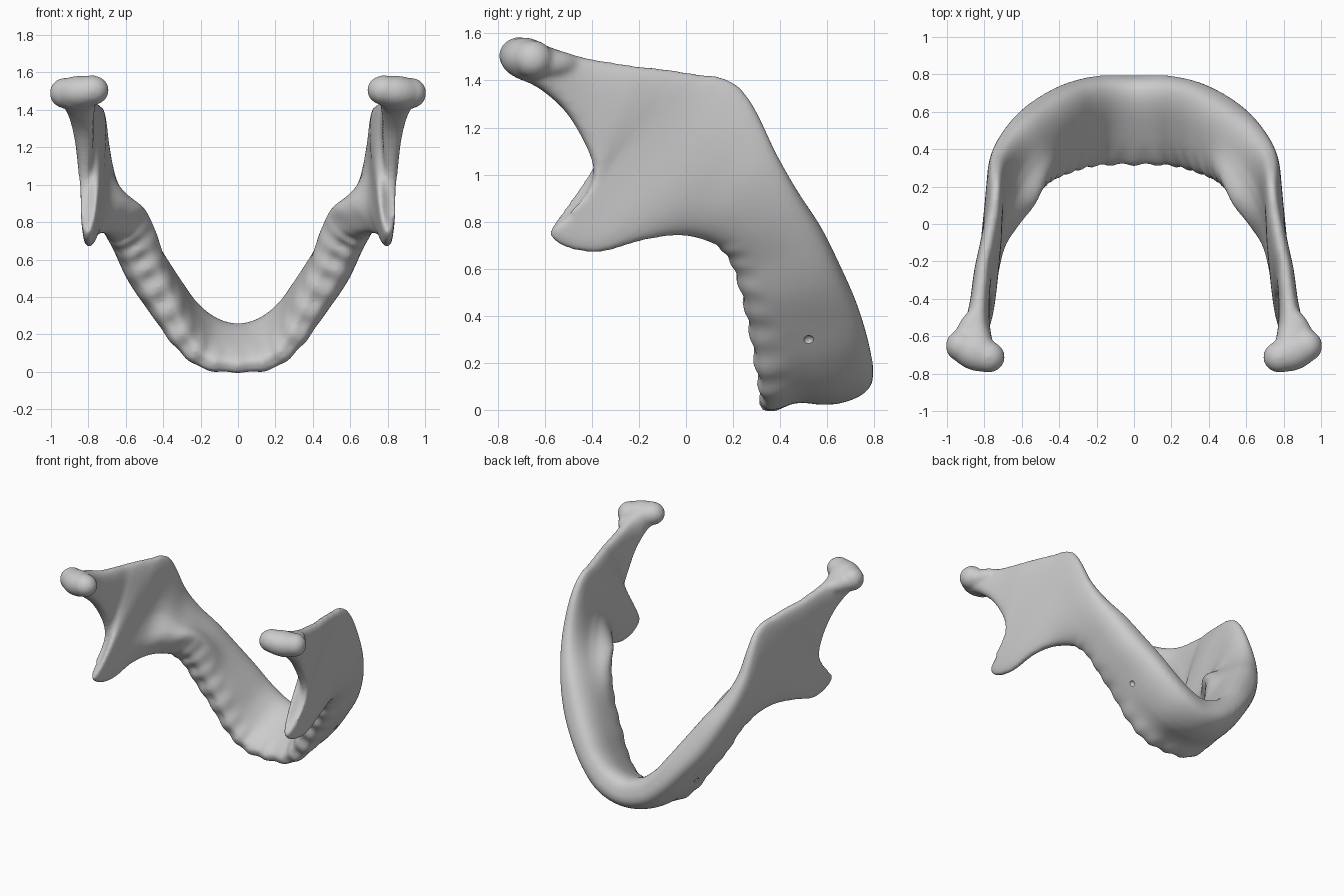
import bpy, bmesh
from math import sin, cos, pi, radians, exp
from mathutils import Vector, Matrix

if "Cube" in bpy.data.objects:
    bpy.data.objects.remove(bpy.data.objects["Cube"])

# Each station: lower-border point, tooth-edge point, half thickness at each, inner bulge
BODY = [
    (0, .785, .185, 0, .31, .02, .135, .06, .0),
    (.15, .785, .23, .18, .31, .045, .13, .07, .0),
    (.28, .765, .33, .30, .29, .165, .12, .085, .0),
    (.39, .725, .455, .39, .26, .34, .12, .10, .0),
    (.50, .66, .60, .475, .225, .50, .12, .115, .0),
    (.60, .58, .76, .535, .18, .64, .105, .115, .03),
    (.68, .48, .92, .60, .12, .71, .085, .105, .07),
    (.725, .385, 1.09, .67, .04, .735, .07, .08, .10),
    (.735, .30, 1.27, .73, -.06, .74, .06, .06, .08)]
RAMUS = [
    (.735, .23, 1.37, .775, -.2, .715, .055, .05, .04),
    (.74, .15, 1.415, .795, -.36, .67, .055, .05, .015),
    (.75, .07, 1.425, .80, -.5, .685, .06, .05, .0),
    (.765, 0, 1.435, .805, -.58, .75, .06, .05, .0),
    (.785, -.1, 1.45, .81, -.5, .83, .06, .045, .0),
    (.805, -.2, 1.46, .815, -.42, .925, .055, .04, .0),
    (.815, -.3, 1.475, .82, -.393, 1.015, .055, .04, .0),
    (.83, -.42, 1.495, .82, -.43, 1.13, .055, .05, .0),
    (.845, -.53, 1.525, .83, -.515, 1.27, .065, .065, .0),
    (.855, -.63, 1.56, .84, -.63, 1.37, .10, .085, .0),
    (.85, -.71, 1.57, .845, -.72, 1.41, .12, .10, .0)]
ST = BODY + RAMUS
STEPS, RING = 8, 40


def sample(t):
    """Smooth interpolation between stations, mirrored past the midline."""
    i = min(int(t), len(ST) - 2)
    f = t - i
    first = [-v if k in (0, 3) else v for k, v in enumerate(ST[1])]
    a = ST[i - 1] if i else first
    b, c = ST[i], ST[i + 1]
    d = ST[min(i + 2, len(ST) - 1)]
    return [.5 * (2*q + (r-p)*f + (2*p-5*q+4*r-s)*f*f + (3*q-p-3*r+s)*f**3)
            for p, q, r, s in zip(a, b, c, d)]


def power(v, e):
    return (1 if v >= 0 else -1) * abs(v) ** e


def mid(s):
    return (Vector(s[:3]) + Vector(s[3:6])) / 2


bm = bmesh.new()
rings = []
total = (len(ST) - 1) * STEPS
for k in range(total + 1):
    t = k / STEPS
    s = sample(t)
    p, q = Vector(s[:3]), Vector(s[3:6])
    axis = q - p
    if k == 0:
        tan = Vector((1, 0, 0))
    else:
        tan = mid(sample(min(t + .3, len(ST) - 1))) - mid(sample(max(t - .3, 0)))
    n = axis.cross(tan).normalized()
    # tooth sockets scallop the edge of the body
    sock = min(1, max(0, (6.4 - t) * 2))
    ring = []
    for j in range(RING):
        a = 2 * pi * j / RING
        c, w = power(cos(a), .75), power(sin(a), .75)
        half = s[6] + (s[7] - s[6]) * (c + 1) / 2
        if w > 0:
            half += s[8] * exp(-((c - .45) / .4) ** 2)
        else:  # hollow above the chin
            half -= .04 * exp(-((c - .4) / .35) ** 2) * max(0, 1 - t / 3)
        co = (p + q) / 2 + axis * .5 * c + n * w * half
        near = max(0, (c - .45) / .55) * sock
        co += n * w * .01 * near * cos(2 * pi * t * 1.4)
        pit = max(0, c - .8) / .2 * max(0, 1 - abs(w) * 1.4) * sock
        co -= axis.normalized() * .025 * pit * (.5 - .5 * cos(2 * pi * t * 1.4))
        if k == 0:
            co.x = 0
        ring.append(bm.verts.new(co))
    rings.append(ring)
for r0, r1 in zip(rings, rings[1:]):
    for j in range(RING):
        m = (j + 1) % RING
        bm.faces.new((r0[j], r0[m], r1[m], r1[j]))
bm.faces.new(rings[-1])


def lump(center, size, turn, tilt):
    mat = (Matrix.Translation(center) @ Matrix.Rotation(radians(turn), 4, 'Z')
           @ Matrix.Rotation(radians(tilt), 4, 'Y') @ Matrix.Diagonal((*size, 1)))
    bmesh.ops.create_uvsphere(bm, u_segments=32, v_segments=20, radius=1, matrix=mat)


# Rounded joint heads and the flare of their necks
lump((.85, -.685, 1.495), (.145, .098, .088), 22, 4)
lump((.78, -.71, 1.505), (.09, .085, .08), 10, 0)
lump((.925, -.65, 1.49), (.082, .085, .082), 22, 8)
lump((.89, -.585, 1.47), (.065, .15, .06), 24, 0)
bmesh.ops.recalc_face_normals(bm, faces=bm.faces)

me = bpy.data.meshes.new("jaw_bone")
bm.to_mesh(me)
bm.free()
jaw = bpy.data.objects.new("jaw_bone", me)
bpy.context.collection.objects.link(jaw)
mir = jaw.modifiers.new("mirror", 'MIRROR')
mir.merge_threshold = .002
rem = jaw.modifiers.new("fuse", 'REMESH')
rem.mode = 'VOXEL'
rem.voxel_size = .012
rem.use_smooth_shade = True
smo = jaw.modifiers.new("soften", 'SMOOTH')
smo.factor = .5
smo.iterations = 12

# Small nerve opening on the outside of each side of the body
s = sample(2.7)
ax = Vector(s[3:6]) - Vector(s[:3])
tan = mid(sample(3.0)) - mid(sample(2.4))
spot = mid(s) - ax.cross(tan).normalized() * .12
for side in (-1, 1):
    bpy.ops.mesh.primitive_uv_sphere_add(radius=.025, location=(side * spot.x, spot.y, spot.z))
    pit = bpy.context.object
    pit.name = "nerve_opening_cutter"
    pit.hide_render = True
    pit.display_type = 'WIRE'
    cut = jaw.modifiers.new("opening", 'BOOLEAN')
    cut.operation = 'DIFFERENCE'
    cut.object = pit
